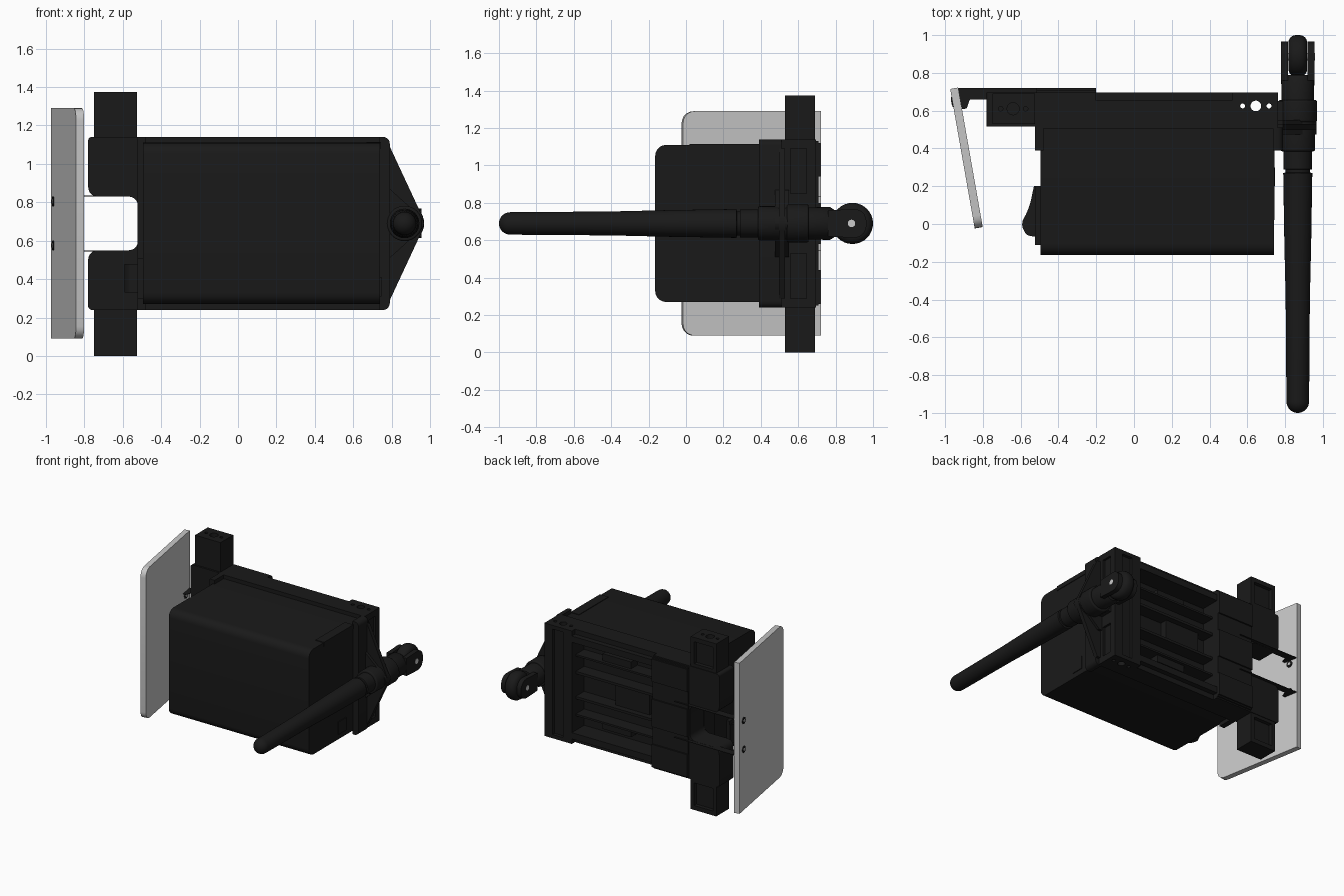
import bpy, bmesh, math
from mathutils import Vector, Matrix

if "Cube" in bpy.data.objects:
    bpy.data.objects.remove(bpy.data.objects["Cube"])


def material(name, value):
    m = bpy.data.materials.new(name)
    m.use_nodes = True
    col = (value, value, value, 1)
    m.diffuse_color = col
    m.node_tree.nodes["Principled BSDF"].inputs["Base Color"].default_value = col
    return m


BLACK = material("black plastic", 0.01)
GREY = material("grey panel", 0.57)
STEEL = material("pale steel", 0.6)


def smooth(ob):
    bpy.ops.object.select_all(action="DESELECT")
    ob.select_set(True)
    bpy.context.view_layer.objects.active = ob
    bpy.ops.object.shade_smooth_by_angle(angle=math.radians(35))


def finish(bm, name, mat):
    bmesh.ops.recalc_face_normals(bm, faces=bm.faces)
    me = bpy.data.meshes.new(name)
    bm.to_mesh(me)
    bm.free()
    me.materials.append(mat)
    ob = bpy.data.objects.new(name, me)
    bpy.context.collection.objects.link(ob)
    smooth(ob)
    return ob


def box(name, x, y, z, mat=BLACK):
    bm = bmesh.new()
    bmesh.ops.create_cube(bm, size=1)
    for v in bm.verts:
        for i, (a, b) in enumerate((x, y, z)):
            v.co[i] = (a + b) / 2 + v.co[i] * (b - a)
    return finish(bm, name, mat)


def rounded(corners):
    """Corner list of (u, v, radius) turned into an outline."""
    pts = []
    for i, (u, v, r) in enumerate(corners):
        p = Vector((u, v))
        if not r:
            pts.append(p)
            continue
        a, b = (Vector(corners[j % len(corners)][:2]) for j in (i - 1, i + 1))
        a, b = p + (a - p).normalized() * r, p + (b - p).normalized() * r
        for k in range(6):
            t = k / 5
            w = 0.75
            f = ((1 - t) ** 2, 2 * w * t * (1 - t), t * t)
            pts.append((a * f[0] + p * f[1] + b * f[2]) / sum(f))
    return pts


def prism(name, corners, lo, hi, place, mat=BLACK):
    """Extrude an outline from lo to hi; place maps (u, v, depth) to x, y, z."""
    bm = bmesh.new()
    pts = rounded(corners)
    rings = [[bm.verts.new(place(p.x, p.y, d)) for p in pts] for d in (lo, hi)]
    bm.faces.new(rings[0])
    bm.faces.new(rings[1])
    for i in range(len(pts)):
        j = (i + 1) % len(pts)
        bm.faces.new((rings[0][i], rings[0][j], rings[1][j], rings[1][i]))
    return finish(bm, name, mat)


def along_y(u, v, d): return (u, d, v)
def along_z(u, v, d): return (u, v, d)
def along_x(u, v, d): return (d, u, v)


def cylinder(name, centre, r, length, axis, mat=BLACK, bevel=0):
    bm = bmesh.new()
    bmesh.ops.create_cone(bm, cap_ends=True, segments=32, radius1=r, radius2=r, depth=length)
    if bevel:
        rims = [e for e in bm.edges if len({round(v.co.z, 4) for v in e.verts}) == 1]
        bmesh.ops.bevel(bm, geom=rims, offset=bevel, segments=4, affect="EDGES", profile=0.5)
    turn = Vector(axis).to_track_quat("Z", "Y").to_matrix().to_4x4()
    bm.transform(Matrix.Translation(centre) @ turn)
    return finish(bm, name, mat)


def cut(ob, cutters):
    for c in cutters:
        m = ob.modifiers.new("cut", "BOOLEAN")
        m.object = c
        m.solver = "EXACT"
        bpy.context.view_layer.objects.active = ob
        bpy.ops.object.modifier_apply(modifier=m.name)
        bpy.data.objects.remove(c)
    smooth(ob)


def lathe_y(name, x, z, profile, segments=32):
    bm = bmesh.new()
    rings = []
    for y, r in profile:
        rings.append([bm.verts.new((x + r * math.cos(math.tau * k / segments), y,
                                    z + r * math.sin(math.tau * k / segments))) for k in range(segments)])
    for a, b in zip(rings, rings[1:]):
        for k in range(segments):
            j = (k + 1) % segments
            bm.faces.new((a[k], a[j], b[j], b[k]))
    bm.faces.new(rings[0])
    bm.faces.new(rings[-1])
    return finish(bm, name, BLACK)


MID = 0.69  # height of the mirror plane


def both(lo, hi):
    """A height range above the middle and its mirror below."""
    return ((MID + lo, MID + hi), (MID - hi, MID - lo))


# Main housing with rounded front edges
prism("housing", [(0.51, 0.27, 0), (-0.165, 0.27, 0.06), (-0.165, 1.11, 0.06), (0.51, 1.11, 0)],
      -0.495, 0.74, along_x)
box("housing_top_lip", (0.67, 0.745), (0.02, 0.39), (1.08, 1.115))
box("housing_side_hatch", (0.73, 0.746), (0.2, 0.3), (0.31, 0.41))

# Rocker switch on the side
box("switch_panel", (-0.523, -0.49), (-0.11, 0.2), (0.3, 0.51))
prism("rocker_switch", [(-0.51, 0.2, 0), (-0.53, 0.2, 0), (-0.555, 0.08, 0.05), (-0.6, 0, 0.03),
                        (-0.57, -0.06, 0.02), (-0.51, -0.07, 0)], 0.33, 0.48, along_z)

# Rear frame: backing sheet, stepped rails, shelves and blocks
box("frame_sheet", (-0.52, 0.76), (0.505, 0.54), (0.24, 1.14))
for lo, hi in both(0.41, 0.45):
    box("frame_rail", (-0.25, 0.55), (0.515, 0.655), (lo, hi))
for lo, hi in both(0.36, 0.41):
    box("frame_lip", (-0.25, 0.55), (0.515, 0.695), (lo, hi))
for lo, hi in both(0.23, 0.245) + both(0.09, 0.11):
    box("frame_shelf", (-0.25, 0.55), (0.53, 0.645), (lo, hi))
for lo, hi in both(0.245, 0.3):
    box("frame_block", (0.05, 0.3), (0.53, 0.62), (lo, hi))
box("frame_middle_block", (-0.1, 0.2), (0.53, 0.6), (0.6, 0.78))

# Notched bracket at the plate side, with raised bands behind
prism("notched_bracket", [(-0.2, 0.24, 0), (-0.2, 1.14, 0), (-0.78, 1.14, 0.02), (-0.78, 0.83, 0.05),
                          (-0.52, 0.83, 0.05), (-0.52, 0.55, 0.05), (-0.78, 0.55, 0.05), (-0.78, 0.24, 0.02)],
      0.515, 0.695, along_y)
box("rear_sheet", (-0.515, -0.2), (0.69, 0.708), (0.25, 1.13))
for lo, hi in both(0.25, 0.43) + ((0.58, 0.8),):
    box("rear_band", (-0.515, -0.2), (0.69, 0.72), (lo, hi))

# Posts at top and bottom of the bracket
for (lo, hi), end, label in zip(both(0.44, 0.69), (1.375, 0), ("upper", "lower")):
    lo, hi = max(lo, 0), min(hi, 1.375)
    post = box(label + "_post", (-0.75, -0.525), (0.53, 0.69), (lo, hi))
    tools = [cylinder("hole_cutter", (-0.64 + dx, 0.61, end), r, 0.06, (0, 0, 1))
             for dx, r in ((0, 0.032), (-0.066, 0.012), (0.066, 0.012))]
    tools.append(box("recess_cutter", (-0.72, -0.555), (0.66, 0.8), (lo + 0.035, hi - 0.035)))
    cut(post, tools)

# Column at the handle side with through holes and side recesses
column = box("handle_column", (0.52, 0.762), (0.515, 0.695), (0.24, 1.14))
tools = [cylinder("hole_cutter", (x, 0.625, MID), r, 2, (0, 0, 1))
         for x, r in ((0.575, 0.013), (0.645, 0.028), (0.715, 0.013))]
tools.append(box("groove_cutter", (0.6, 0.69), (0.67, 0.8), (0.27, 1.11)))
for lo, hi in both(0.16, 0.4):
    tools.append(box("side_cutter", (0.745, 0.9), (0.56, 0.645), (lo, hi)))
cut(column, tools)

# Side flanges holding the housing
prism("handle_side_flange", [(0.735, 0.24, 0), (0.79, 0.24, 0.035), (0.79, 1.14, 0.035), (0.735, 1.14, 0)],
      0.39, 0.51, along_y)
box("switch_side_flange", (-0.523, -0.48), (0.39, 0.52), (0.24, 1.14))

# Triangular gussets and sleeve around the handle
HX = 0.867
for half, y0, y1 in ((0.4, 0.498, 0.53), (0.18, 0.475, 0.55)):
    prism("sleeve_gusset", [(0.755, MID - half, 0), (0.79, MID - half, 0), (0.967, MID - 0.02, 0.02),
                            (0.967, MID + 0.02, 0.02), (0.79, MID + half, 0), (0.755, MID + half, 0)],
          y0, y1, along_y)
cylinder("handle_sleeve", (HX, 0.465, MID), 0.092, 0.16, (0, 1, 0), bevel=0.01)
cylinder("sleeve_collar", (HX, 0.598, MID), 0.102, 0.116, (0, 1, 0), bevel=0.01)
box("sleeve_root", (0.75, 0.79), (0.4, 0.65), (0.62, 0.76))

# Tapered handle with a rounded tip
tip = [(-0.94 - 0.06 * math.cos(a), max(0.06 * math.sin(a), 0.002))
       for a in (math.pi / 2 * k / 8 for k in range(9))]
lathe_y("handle", HX, MID, tip + [(-0.4, 0.064), (-0.1, 0.071), (0.27, 0.077), (0.272, 0.065), (0.288, 0.065),
                                  (0.29, 0.075), (0.42, 0.075), (0.62, 0.085), (0.77, 0.088), (0.79, 0.075)])

# Hinge knuckle at the rear of the handle
cylinder("hinge_disc", (HX, 0.89, MID), 0.11, 0.1, (1, 0, 0), bevel=0.04)
for side in (-1, 1):
    x = HX + side * 0.07
    prism("hinge_cheek", [(0.76, MID - 0.07, 0), (0.965, MID - 0.08, 0.07), (0.965, MID + 0.08, 0.07),
                          (0.76, MID + 0.07, 0)], x - 0.018, x + 0.018, along_x)
cylinder("hinge_pin", (HX, 0.885, MID), 0.02, 0.18, (1, 0, 0), STEEL)

# Slanted plate with rounded front corners
ALONG = Vector((0.13, -0.74, 0)).normalized()
NORMAL = Vector((-ALONG.y, ALONG.x, 0))


def on_plate(u, v, d):
    return Vector((-0.973, 0.715, v)) + ALONG * u + NORMAL * d


prism("slanted_plate", [(0, 0.09, 0), (0, 1.29, 0), (0.75, 1.29, 0.065), (0.75, 0.09, 0.065)],
      0, 0.043, on_plate, GREY)

# Thin arms and screws joining the plate to the bracket
for side in (-1, 1):
    z = MID + side * 0.143
    prism("plate_arm", [(-0.4, 0.72, 0), (-0.935, 0.72, 0), (-0.91, 0.61, 0), (-0.885, 0.61, 0.01),
                        (-0.87, 0.66, 0.01), (-0.4, 0.66, 0)], z - 0.002, z + 0.002, along_z)
    centre = on_plate(0.07, MID + side * 0.115, 0.0215)
    cylinder("plate_screw", centre, 0.026, 0.052, NORMAL)
    cylinder("screw_centre", centre, 0.012, 0.056, NORMAL, STEEL)
